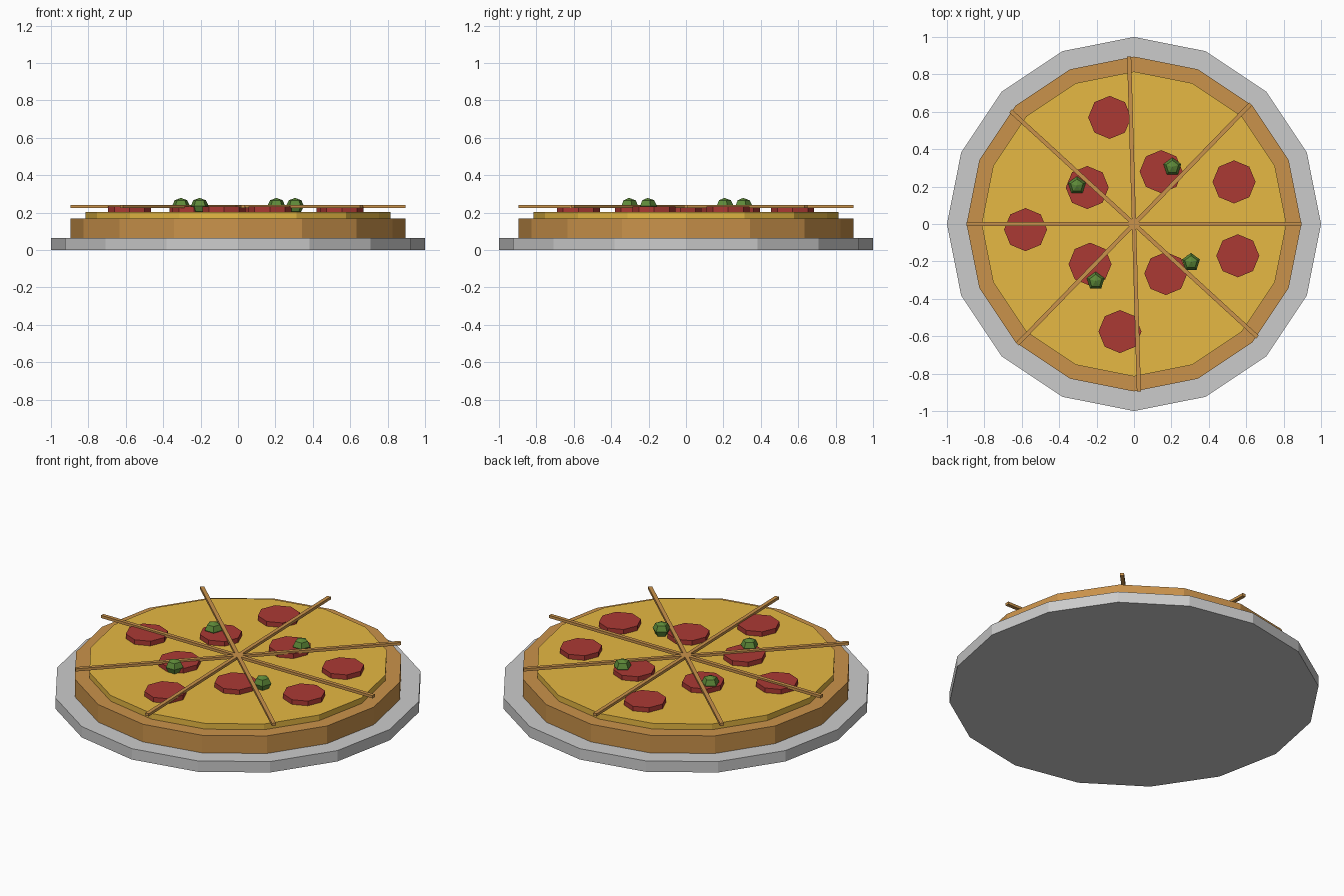
import bpy
from math import pi

if "Cube" in bpy.data.objects:
    bpy.data.objects.remove(bpy.data.objects["Cube"])


def material(name, rgb):
    m = bpy.data.materials.new(name)
    m.diffuse_color = (*rgb, 1)
    m.use_nodes = True
    m.node_tree.nodes["Principled BSDF"].inputs["Base Color"].default_value = m.diffuse_color
    return m


CRUST = material("baked_crust", (0.59, 0.29, 0.07))
CHEESE = material("melted_cheese", (0.79, 0.48, 0.056))
MEAT = material("cured_meat", (0.41, 0.041, 0.034))
GREEN = material("green_pepper", (0.11, 0.25, 0.04))


def finish(name, mat):
    ob = bpy.context.object
    ob.name = name
    if mat:
        ob.data.materials.append(mat)
    return ob


def disc(name, sides, r, z0, z1, mat=None, x=0, y=0):
    bpy.ops.mesh.primitive_cylinder_add(vertices=sides, radius=r, depth=z1 - z0,
                                        location=(x, y, (z0 + z1) / 2))
    return finish(name, mat)


# Plate, crust and cheese layers
disc("plate", 16, 1.0, 0, 0.065)
disc("crust", 16, 0.895, 0.06, 0.17, CRUST)
disc("cheese", 16, 0.815, 0.16, 0.204, CHEESE)

# Pepperoni slices
slices = [(-0.13, 0.57), (0.145, 0.28), (-0.25, 0.195), (0.535, 0.225),
          (-0.58, -0.03), (-0.235, -0.215), (0.17, -0.265),
          (0.555, -0.17), (-0.075, -0.575)]
for i, (x, y) in enumerate(slices):
    disc(f"pepperoni_{i + 1}", 8, 0.115, 0.198, 0.232, MEAT, x, y)

# Green pepper pieces, a quarter turn apart
x, y = 0.305, -0.205
for i in range(4):
    bpy.ops.mesh.primitive_uv_sphere_add(segments=5, ring_count=4, radius=0.05,
                                         location=(x, y, 0.236), rotation=(0, 0, pi / 2))
    ob = finish(f"pepper_piece_{i + 1}", GREEN)
    ob.scale = (1, 1, 0.86)
    # turn the pentagon so that one corner points to the back
    v = max(ob.data.vertices, key=lambda p: p.co.x)
    ob.rotation_euler.z = pi / 2 if abs(v.co.y) < 1e-4 else 0
    x, y = -y, x

# Slice lines across the whole pizza
for i in range(4):
    bpy.ops.mesh.primitive_cube_add(size=1, location=(0, 0, 0.234), rotation=(0, 0, 0.8 * i))
    ob = finish(f"slice_line_{i + 1}", CRUST)
    ob.scale = (1.79, 0.022, 0.016)
